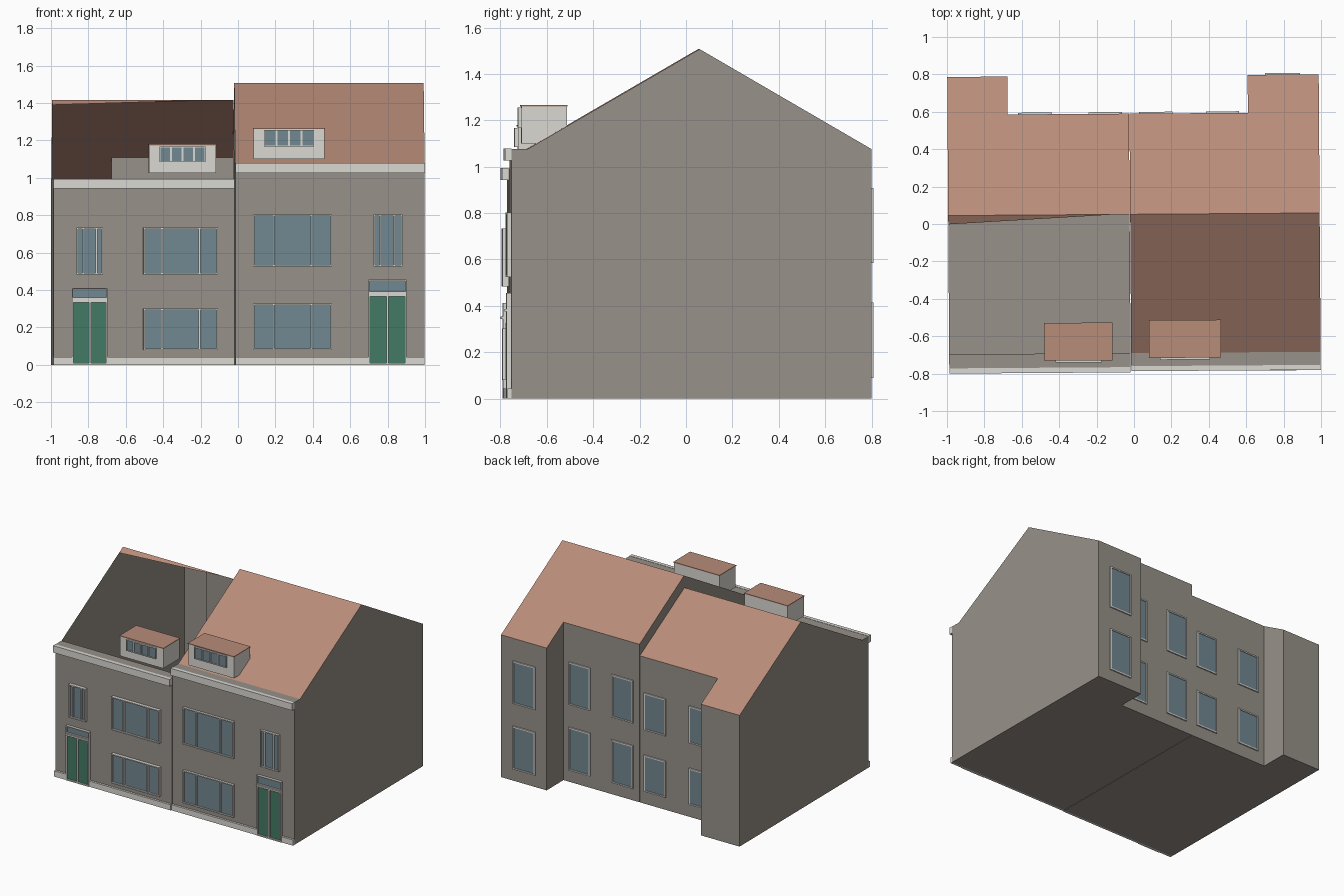
import bpy, bmesh, math

if "Cube" in bpy.data.objects:
    bpy.data.objects.remove(bpy.data.objects["Cube"])


def material(name, r, g, b):
    lin = [((c / 255 + 0.055) / 1.055) ** 2.4 for c in (r, g, b)]
    m = bpy.data.materials.new(name)
    m.diffuse_color = (*lin, 1)
    m.use_nodes = True
    m.node_tree.nodes["Principled BSDF"].inputs["Base Color"].default_value = m.diffuse_color
    return m


GREY = material("grey render", 151, 145, 136)
WHITE = material("off white trim", 219, 217, 211)
TILE = material("terracotta roof", 184, 140, 121)
GLASS = material("blue grey glass", 114, 136, 145)
GREEN = material("green door paint", 68, 122, 102)
TURN = 0.007     # the pair stands very slightly turned on its plot


def finish(name, bm, mat):
    me = bpy.data.meshes.new(name)
    bm.to_mesh(me)
    bm.free()
    me.materials.append(mat)
    ob = bpy.data.objects.new(name, me)
    ob.rotation_euler.z = TURN
    bpy.context.collection.objects.link(ob)
    return ob


def faces(name, polys, mat):
    bm = bmesh.new()
    for p in polys:
        bm.faces.new([bm.verts.new(v) for v in p])
    bmesh.ops.remove_doubles(bm, verts=bm.verts, dist=1e-5)
    bmesh.ops.recalc_face_normals(bm, faces=bm.faces)
    return finish(name, bm, mat)


def boxes(name, items, mat):
    """Each item is (x0, x1, y0, y1, z0, z1)."""
    bm = bmesh.new()
    for x0, x1, y0, y1, z0, z1 in items:
        vs = bmesh.ops.create_cube(bm, size=1)["verts"]
        for v in vs:
            v.co.x = x1 if v.co.x > 0 else x0
            v.co.y = y1 if v.co.y > 0 else y0
            v.co.z = z1 if v.co.z > 0 else z0
    return finish(name, bm, mat)


def window(name, x0, x1, z0, z1, y, out, mullions=(), bar=0.008, pane=GLASS):
    """Framed opening on the wall plane y, projecting by out (signed)."""
    def span(d):
        return (min(y, y + d), max(y, y + d))
    fy = span(out)
    bars = [(x0, x0 + bar, *fy, z0, z1), (x1 - bar, x1, *fy, z0, z1),
            (x0 + bar, x1 - bar, *fy, z0, z0 + bar),
            (x0 + bar, x1 - bar, *fy, z1 - bar, z1)]
    bars += [(m - 0.005, m + 0.005, *fy, z0 + bar, z1 - bar) for m in mullions]
    boxes(name + "_frame", bars, WHITE)
    boxes(name + "_pane", [(x0 + bar, x1 - bar, *span(out * 0.45), z0 + bar, z1 - bar)], pane)


RIDGE_Y, GUTTER_Y, BACK_Y, MID_Y = 0.052, -0.69, 0.793, 0.59


def house(name, outer, inner, step, front, eave, ridge, full_roof):
    """Hollow shell: outer gable is deep, inner part has a shallower back."""
    mid_z = eave + (ridge - eave) * (BACK_Y - MID_Y) / (BACK_Y - RIDGE_Y)

    def gable(x, yb, zb):
        return [(x, front, 0), (x, yb, 0), (x, yb, zb), (x, RIDGE_Y, ridge),
                (x, GUTTER_Y, eave), (x, front, eave)]

    def wall(x0, y0, z0, x1, y1, z1):
        return [(x0, y0, 0), (x1, y1, 0), (x1, y1, z1), (x0, y0, z0)]

    faces(name + "_walls", [
        gable(outer, BACK_Y, eave), gable(inner, MID_Y, mid_z),
        wall(outer, front, eave, inner, front, eave),
        wall(outer, BACK_Y, eave, step, BACK_Y, eave),
        wall(step, BACK_Y, eave, step, MID_Y, mid_z),
        wall(step, MID_Y, mid_z, inner, MID_Y, mid_z),
        [(outer, front, 0), (inner, front, 0), (inner, MID_Y, 0),
         (step, MID_Y, 0), (step, BACK_Y, 0), (outer, BACK_Y, 0)],
        [(outer, front, eave), (inner, front, eave),
         (inner, GUTTER_Y, eave), (outer, GUTTER_Y, eave)]], GREY)

    # Rear slope follows the stepped plan; the front slope may be mostly absent
    roof = [[(outer, RIDGE_Y, ridge), (inner, RIDGE_Y, ridge), (inner, MID_Y, mid_z),
             (step, MID_Y, mid_z), (step, BACK_Y, eave), (outer, BACK_Y, eave)]]
    if full_roof:
        roof.append([(outer, RIDGE_Y, ridge), (inner, RIDGE_Y, ridge),
                     (inner, GUTTER_Y, eave), (outer, GUTTER_Y, eave)])
    else:
        drop = (ridge - eave) / (RIDGE_Y - GUTTER_Y) * 0.047
        roof.append([(outer, RIDGE_Y, ridge), (-0.1, RIDGE_Y, ridge),
                     (outer, RIDGE_Y - 0.047, ridge - drop)])
    faces(name + "_roof", roof, TILE)


def front_trim(name, x0, x1, door, y, cornice_y, eave):
    # Cornice under the gutter and plinth interrupted by the door
    boxes(name + "_cornice", [(x0, x1, cornice_y, y, eave - 0.05, eave + 0.002)], WHITE)
    boxes(name + "_plinth", [(x0, door[0], y - 0.016, y, 0, 0.043),
                             (door[1], x1, y - 0.016, y, 0, 0.043)], WHITE)


def door(name, x0, x1, top, light_top, y):
    mid = (x0 + x1) / 2
    window(name, x0, x1, 0, top, y, -0.02, [mid], 0.009, GREEN)
    boxes(name + "_canopy", [(x0, x1, y - 0.028, y, top, top + 0.012)], WHITE)
    window(name + "_transom", x0, x1, top + 0.012, light_top, y, -0.02, (), 0.006)


def dormer(name, x0, x1, y0, y1, z0, z1, wx0, wx1, wz0, wz1):
    boxes(name + "_box", [(x0 + 0.003, x1 - 0.003, y0 + 0.004, y1, z0, z1 - 0.006)], WHITE)
    boxes(name + "_roof", [(x0, x1, y0, y1 + 0.002, z1 - 0.006, z1)], TILE)
    ms = [wx0 + (wx1 - wx0) * i / 4 for i in (1, 2, 3)]
    window(name + "_window", wx0, wx1, wz0, wz1, y0 + 0.004, -0.014, ms, 0.004)


# Left house, with its front slope open
LY = -0.765
house("left_house", -0.993, -0.023, -0.672, LY, 0.992, 1.417, False)
front_trim("left_house", -0.993, -0.023, (-0.893, -0.702), LY, -0.793, 0.992)
door("left_door", -0.893, -0.702, 0.343, 0.412, LY)
window("left_upper_window", -0.512, -0.112, 0.483, 0.733, LY, -0.025, (-0.412, -0.212))
window("left_lower_window", -0.512, -0.112, 0.08, 0.302, LY, -0.025, (-0.412, -0.212))
window("left_narrow_window", -0.868, -0.728, 0.483, 0.733, LY, -0.025, (-0.833, -0.763))
dormer("left_dormer", -0.484, -0.119, -0.728, -0.528, 1.025, 1.18,
       -0.424, -0.179, 1.085, 1.167)

# Right house, taller and fully roofed
RY = -0.76
house("right_house", 0.993, -0.02, 0.613, RY, 1.076, 1.507, True)
front_trim("right_house", -0.02, 0.993, (0.692, 0.896), RY, -0.787, 1.076)
door("right_door", 0.692, 0.896, 0.375, 0.455, RY)
window("right_upper_window", 0.076, 0.496, 0.525, 0.803, RY, -0.018, (0.186, 0.386))
window("right_lower_window", 0.076, 0.496, 0.08, 0.327, RY, -0.018, (0.186, 0.386))
window("right_narrow_window", 0.718, 0.873, 0.525, 0.803, RY, -0.018, (0.755, 0.83))
dormer("right_dormer", 0.076, 0.461, -0.717, -0.517, 1.10, 1.266,
       0.135, 0.4, 1.168, 1.256)

# Rear windows on two floors
rear = [("extension", 0.705, 0.893, BACK_Y, True), ("rear_a", 0.388, 0.565, MID_Y, True),
        ("rear_b", 0.032, 0.21, MID_Y, True), ("rear_c", -0.24, -0.06, MID_Y, False),
        ("rear_d", -0.615, -0.435, MID_Y, False)]
for part, x0, x1, y, tall in rear:
    levels = ((0.09, 0.415), (0.585, 0.908)) if tall else ((0.095, 0.37), (0.56, 0.84))
    for floor, (z0, z1) in zip(("lower", "upper"), levels):
        window(f"{part}_{floor}_window", x0, x1, z0, z1, y, 0.009, (), 0.01)
